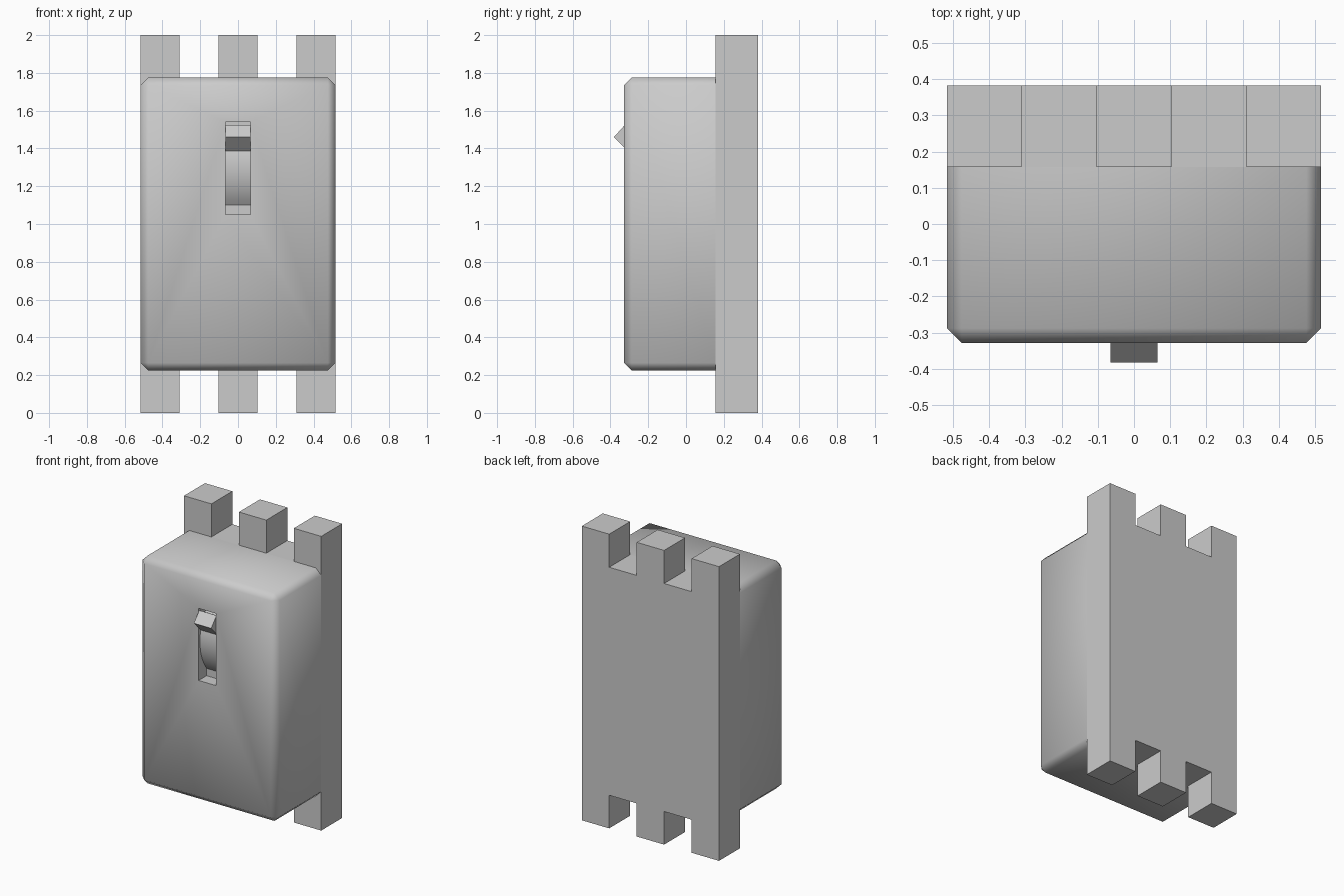
import bpy, bmesh
from math import radians, sqrt

if "Cube" in bpy.data.objects:
    bpy.data.objects.remove(bpy.data.objects["Cube"])

W, FRONT, SEAM, BACK = 0.516, -0.328, 0.157, 0.382


def finish(name, bm):
    bmesh.ops.recalc_face_normals(bm, faces=bm.faces)
    mesh = bpy.data.meshes.new(name)
    bm.to_mesh(mesh)
    bm.free()
    ob = bpy.data.objects.new(name, mesh)
    bpy.context.collection.objects.link(ob)
    return ob


def box(name, lo, hi):
    bm = bmesh.new()
    bmesh.ops.create_cube(bm, size=1)
    for v in bm.verts:
        v.co = [(a + b) / 2 + c * (b - a) for a, b, c in zip(lo, hi, v.co)]
    return finish(name, bm)


def extrude(name, points, offset):
    bm = bmesh.new()
    face = bm.faces.new([bm.verts.new(p) for p in points])
    ext = bmesh.ops.extrude_face_region(bm, geom=[face])["geom"]
    bmesh.ops.translate(bm, vec=offset,
                        verts=[v for v in ext if isinstance(v, bmesh.types.BMVert)])
    return finish(name, bm)


def smooth(ob, angle):
    bpy.ops.object.select_all(action='DESELECT')
    ob.select_set(True)
    bpy.context.view_layer.objects.active = ob
    bpy.ops.object.shade_smooth_by_angle(angle=radians(angle))


# Housing: chamfered on every edge except those around the back
bm = bmesh.new()
bmesh.ops.create_cube(bm, size=1)
for v in bm.verts:
    v.co = (v.co.x * 2 * W, SEAM if v.co.y > 0 else FRONT, 1 + v.co.z * 1.55)
edges = [e for e in bm.edges if any(v.co.y < 0 for v in e.verts)]
bmesh.ops.bevel(bm, geom=edges, offset=0.04, segments=1, affect='EDGES')
housing = finish("housing", bm)

# Slot for the lever
cutter = box("slot_cutter", (-0.066, -0.5, 1.05), (0.066, FRONT + 0.085, 1.54))
cutter.hide_render = True
mod = housing.modifiers.new("slot", 'BOOLEAN')
mod.object, mod.operation, mod.solver = cutter, 'DIFFERENCE', 'EXACT'
bpy.context.view_layer.objects.active = housing
bpy.ops.object.modifier_apply(modifier=mod.name)
bpy.data.objects.remove(cutter)
smooth(housing, 50)

# Back plate with three terminal prongs at top and bottom
top = [(-W, 2), (-0.31, 2), (-0.31, 1.775), (-0.103, 1.775), (-0.103, 2),
       (0.103, 2), (0.103, 1.775), (0.31, 1.775), (0.31, 2), (W, 2)]
outline = top + [(x, 2 - z) for x, z in reversed(top)]
extrude("back_plate", [(x, SEAM, z) for x, z in outline], (0, BACK - SEAM, 0))

# Curved lever base sitting in the slot
floor, crest, half, mid = FRONT + 0.085, FRONT + 0.012, 0.21, 1.31
sag = floor - crest
radius = (half ** 2 + sag ** 2) / (2 * sag)
arc = []
for i in range(17):
    dz = half * (i / 8 - 1)
    arc.append((-0.065, crest + radius - sqrt(radius ** 2 - dz ** 2), mid + dz))
smooth(extrude("lever_base", arc, (0.13, 0, 0)), 40)

# Wedge-shaped lever tip
tip = [(-0.382, 1.46), (-0.323, 1.525), (-0.26, 1.49), (-0.27, 1.40), (-0.302, 1.38)]
extrude("lever_tip", [(-0.065, y, z) for y, z in tip], (0.13, 0, 0))
